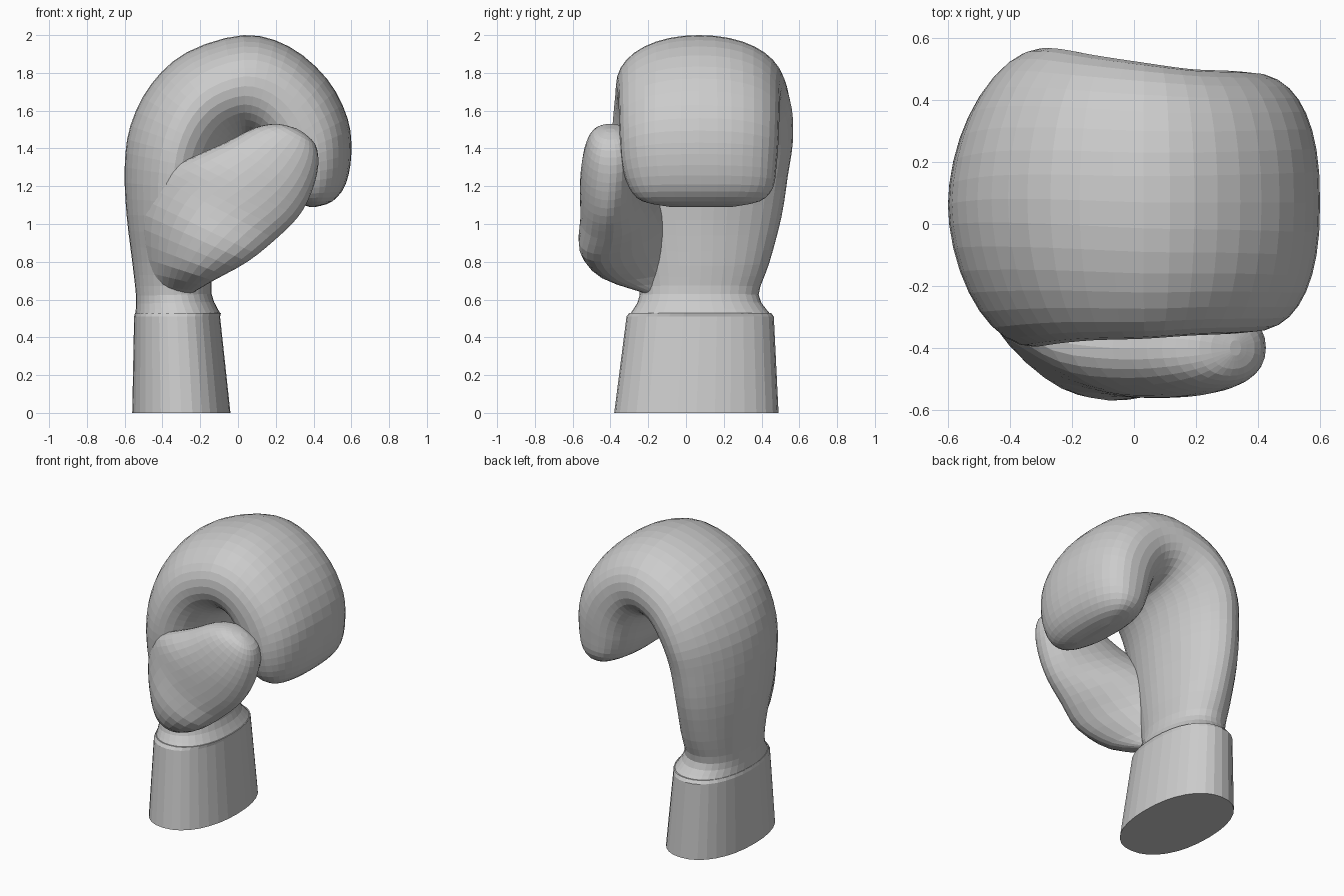
import bpy
import bmesh
from math import cos, sin, tau
from mathutils import Vector

default_cube = bpy.data.objects.get("Cube")
if default_cube:
    bpy.data.objects.remove(default_cube, do_unlink=True)

# Single plain material
leather = bpy.data.materials.new("plain grey")
leather.use_nodes = True
grey = (0.6, 0.6, 0.6, 1)
leather.diffuse_color = grey
leather.node_tree.nodes["Principled BSDF"].inputs["Base Color"].default_value = grey


def smooth_rows(rows, steps):
    """Interpolate section rows with a spline so the loft bends evenly."""
    padded = [rows[0]] + list(rows) + [rows[-1]]
    result = []
    for p, q, r, s in zip(padded, padded[1:], padded[2:], padded[3:]):
        for step in range(steps):
            t = step / steps
            result.append([
                b + t * ((c - a) + t * ((2 * a - 5 * b + 4 * c - d) + t * (3 * (b - c) + d - a))) / 2
                for a, b, c, d in zip(p, q, r, s)])
    return result + [rows[-1]]


def signed_power(value, power):
    return (1 if value >= 0 else -1) * abs(value) ** power


def loft(name, rows, sides, steps):
    """Skin rounded sections; each row is outer x, z, inner x, z, outer y, inner y, half depth, squareness."""
    bm = bmesh.new()
    rings = []
    for ox, oz, ix, iz, oy, iy, depth, squareness in smooth_rows(rows, steps):
        outer, inner = Vector((ox, oy, oz)), Vector((ix, iy, iz))
        centre, reach = (outer + inner) / 2, (outer - inner) / 2
        power = 2 / squareness
        ring = []
        for k in range(sides):
            angle = tau * k / sides
            across = signed_power(cos(angle), power)
            along = signed_power(sin(angle), power)
            ring.append(bm.verts.new(centre + reach * across + Vector((0, depth * along, 0))))
        rings.append(ring)
    for low, high in zip(rings, rings[1:]):
        for k in range(sides):
            n = (k + 1) % sides
            bm.faces.new((low[k], low[n], high[n], high[k]))
    bm.faces.new(list(reversed(rings[0])))
    bm.faces.new(rings[-1])
    bmesh.ops.recalc_face_normals(bm, faces=bm.faces)
    mesh = bpy.data.meshes.new(name)
    bm.to_mesh(mesh)
    bm.free()
    mesh.materials.append(leather)
    obj = bpy.data.objects.new(name, mesh)
    bpy.context.scene.collection.objects.link(obj)
    return obj


# Tapered wrist cuff with a softened upper lip
loft("cuff", [
    (-.56, 0, -.04, 0, .055, .055, .435, 2.2),
    (-.55, .51, -.095, .51, .075, .075, .39, 2.2),
    (-.545, .53, -.09, .53, .075, .075, .375, 2.2),
], sides=32, steps=1)

# Hand section rising from the wrist and curling over into the finger pad
loft("glove_body", [
    (-.543, .525, -.093, .525, .075, .075, .37, 2.2),
    (-.54, .62, -.14, .63, .07, .07, .315, 2.1),
    (-.56, .8, -.13, .78, .08, .08, .36, 1.95),
    (-.59, 1.05, -.11, 1.02, .07, .08, .43, 1.85),
    (-.6, 1.3, -.08, 1.22, .06, .09, .465, 1.8),
    (-.57, 1.52, -.05, 1.33, .07, .1, .48, 1.8),
    (-.46, 1.74, -.02, 1.4, .08, .1, .475, 1.9),
    (-.27, 1.91, .01, 1.44, .08, .09, .46, 2),
    (.03, 2, .04, 1.46, .07, .08, .445, 2.1),
    (.27, 1.94, .09, 1.44, .07, .07, .43, 2.2),
    (.47, 1.77, .12, 1.39, .07, .07, .425, 2.3),
    (.58, 1.56, .14, 1.33, .07, .07, .42, 2.4),
    (.6, 1.37, .16, 1.26, .07, .07, .41, 2.4),
    (.57, 1.21, .21, 1.17, .08, .08, .38, 2.4),
    (.5, 1.12, .29, 1.12, .08, .08, .31, 2.4),
    (.41, 1.09, .38, 1.09, .08, .08, .16, 2.4),
], sides=36, steps=3)

# Flattened thumb leaning across the palm side, its root sunk into the hand
loft("thumb", [
    (-.46, .63, -.25, .63, -.08, -.17, .07, 2),
    (-.5, .82, -.13, .7, -.1, -.36, .2, 1.8),
    (-.52, 1.06, .05, .8, -.16, -.45, .225, 1.8),
    (-.43, 1.25, .2, .92, -.26, -.43, .2, 1.9),
    (-.27, 1.34, .32, 1.04, -.37, -.42, .165, 2),
    (-.07, 1.43, .39, 1.17, -.4, -.41, .15, 2.1),
    (.09, 1.51, .425, 1.31, -.4, -.4, .13, 2.2),
    (.21, 1.53, .41, 1.42, -.4, -.4, .09, 2.2),
    (.31, 1.505, .345, 1.485, -.4, -.4, .025, 2.2),
], sides=28, steps=3)
